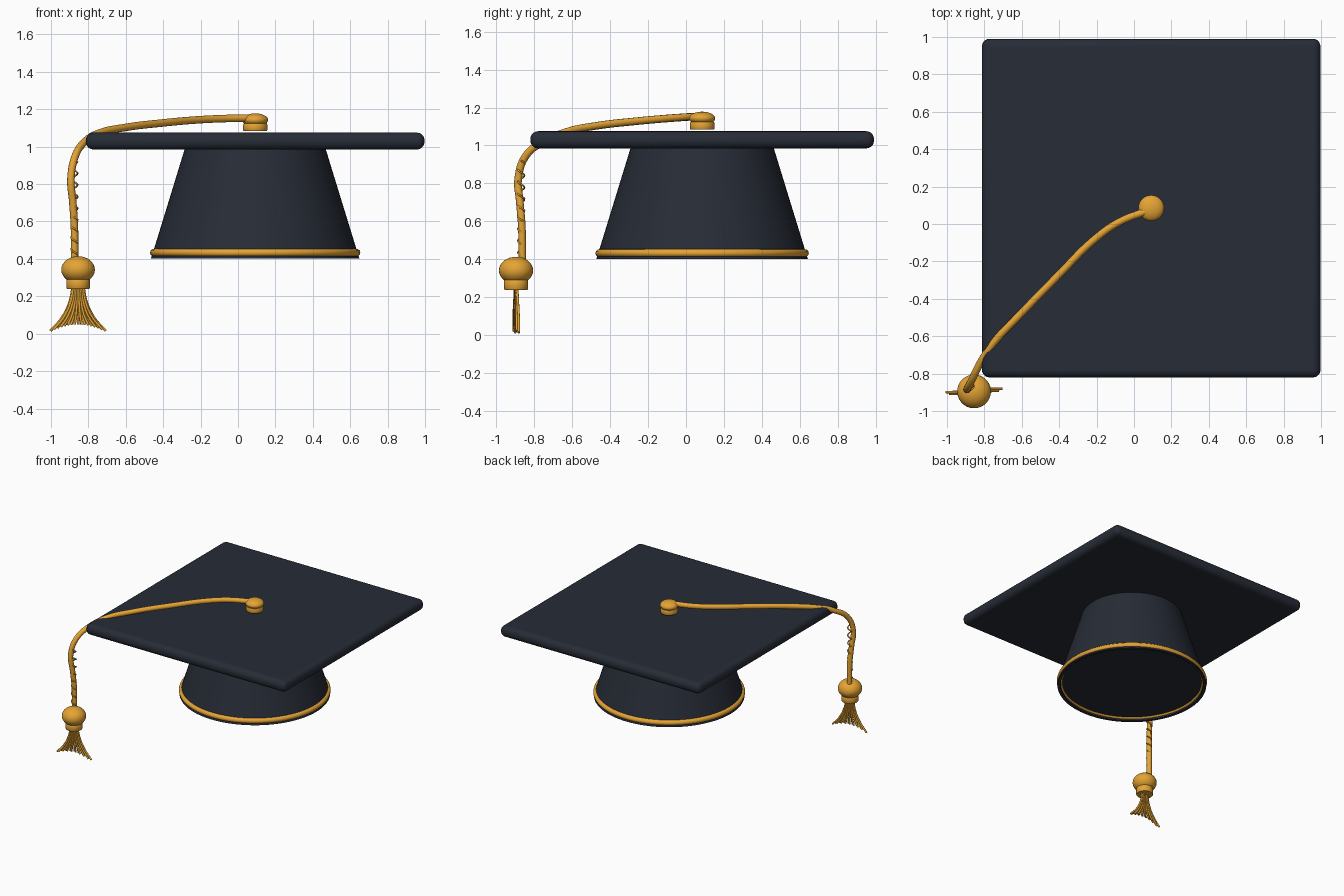
import bpy, math
from mathutils import Vector

if "Cube" in bpy.data.objects:
    bpy.data.objects.remove(bpy.data.objects["Cube"])

CX, CY = 0.092, 0.085      # cap axis
TX, TY = -0.855, -0.895    # tassel axis


def material(name, rgb):
    m = bpy.data.materials.new(name)
    m.diffuse_color = (*rgb, 1)
    m.use_nodes = True
    m.node_tree.nodes["Principled BSDF"].inputs["Base Color"].default_value = m.diffuse_color
    return m


navy = material("navy cloth", (0.02, 0.025, 0.037))
gold = material("gold thread", (0.78, 0.37, 0.035))


def smooth(obj, angle=40):
    bpy.ops.object.select_all(action='DESELECT')
    obj.select_set(True)
    bpy.context.view_layer.objects.active = obj
    bpy.ops.object.shade_smooth_by_angle(angle=math.radians(angle))


def lathe(name, profile, x, y, mat, n=64, closed=False):
    """Revolve (radius, z) points; open profiles are capped at both ends."""
    verts = [(x + r * math.cos(2 * math.pi * i / n), y + r * math.sin(2 * math.pi * i / n), z)
             for r, z in profile for i in range(n)]
    k = len(profile)
    faces = [(j * n + i, j * n + (i + 1) % n, (j + 1) % k * n + (i + 1) % n, (j + 1) % k * n + i)
             for j in range(k if closed else k - 1) for i in range(n)]
    if not closed:
        faces += [tuple(reversed(range(n))), tuple(range((k - 1) * n, k * n))]
    me = bpy.data.meshes.new(name)
    me.from_pydata(verts, [], faces)
    obj = bpy.data.objects.new(name, me)
    bpy.context.collection.objects.link(obj)
    me.materials.append(mat)
    smooth(obj)
    return obj


def ellipse(r, h, z, n=16):
    return [(max(r * math.cos(a), 0.001), z + h * math.sin(a))
            for a in (math.pi * (i / n - 0.5) for i in range(n + 1))]


def tubes(name, paths, radius, mat, res=4):
    cu = bpy.data.curves.new(name, 'CURVE')
    cu.dimensions = '3D'
    cu.bevel_depth = radius
    cu.bevel_resolution = res
    cu.use_fill_caps = True
    cu.resolution_u = 8
    for pts in paths:
        sp = cu.splines.new('BEZIER')
        sp.bezier_points.add(len(pts) - 1)
        for b, p in zip(sp.bezier_points, pts):
            b.co = Vector(p)
            b.handle_left_type = b.handle_right_type = 'AUTO'
    cu.materials.append(mat)
    obj = bpy.data.objects.new(name, cu)
    bpy.context.collection.objects.link(obj)
    return obj


# Square board with rounded edges
bpy.ops.mesh.primitive_cube_add(size=1, location=(CX, CY, 1.03))
board = bpy.context.object
board.name = "board"
board.scale = (1.81, 1.81, 0.09)
bpy.ops.object.transform_apply(location=False, rotation=False, scale=True)
bev = board.modifiers.new("round", 'BEVEL')
bev.width, bev.segments = 0.04, 5
board.data.materials.append(navy)
smooth(board)

# Skull cap: tapered wall with a thin lip and recessed floor
lathe("cap", [(0.53, 0.425), (0.534, 0.403), (0.557, 0.403), (0.545, 0.44), (0.376, 0.99)],
      CX, CY, navy, 96)

# Gold trim, showing on both sides of the lip
ring = [(0.54 + 0.022 * math.cos(a), 0.433 + 0.021 * math.sin(a))
        for a in (2 * math.pi * i / 12 for i in range(12))]
lathe("cap_trim", ring, CX, CY, gold, 96, True)

# Button on top of the board
lathe("button_base", [(0.062, 1.084), (0.065, 1.089), (0.065, 1.118), (0.062, 1.123)], CX, CY, gold)
lathe("button_dome", ellipse(0.069, 0.035, 1.143), CX, CY, gold)

# Cord draped over the board corner
tubes("cord", [[(0.07, 0.07, 1.153), (-0.08, 0.01, 1.15), (-0.22, -0.09, 1.143),
                (-0.4, -0.27, 1.127), (-0.6, -0.475, 1.103), (-0.75, -0.635, 1.07),
                (-0.82, -0.74, 1.025), (-0.87, -0.84, 0.95), (-0.893, -0.883, 0.83),
                (-0.883, -0.875, 0.7), (-0.875, -0.865, 0.58), (-0.873, -0.862, 0.39)]],
      0.02, gold)

# Thin thread twisted around the hanging cord
turns, steps = 8, 8
tubes("cord_twist", [[(-0.875 + 0.017 * math.cos(2 * math.pi * i / steps),
                       -0.868 + 0.017 * math.sin(2 * math.pi * i / steps),
                       0.92 - 0.5 * i / (turns * steps)) for i in range(turns * steps + 1)]],
      0.005, gold, 1)

# Tassel knob and collar
lathe("tassel_knob", ellipse(0.09, 0.072, 0.342), TX, TY, gold)
lathe("tassel_collar", [(0.06, 0.24), (0.063, 0.244), (0.063, 0.29), (0.06, 0.294)], TX, TY, gold)

# Flat fan of tassel strands, outer ones hanging lower
strands = []
for i in range(17):
    t = i / 8 - 1
    y = 0.009 * t + 0.005 * (-1) ** i
    end = 0.05 - 0.035 * t * t
    strands.append([(TX + 0.028 * t, TY + y * 0.4, 0.255),
                    (TX + 0.045 * t, TY + y * 0.7, 0.17),
                    (TX + 0.088 * t, TY + y, (0.17 + end) / 2 - 0.01),
                    (TX + 0.148 * t, TY + y, end)])
tubes("tassel_strands", strands, 0.007, gold, 2)
